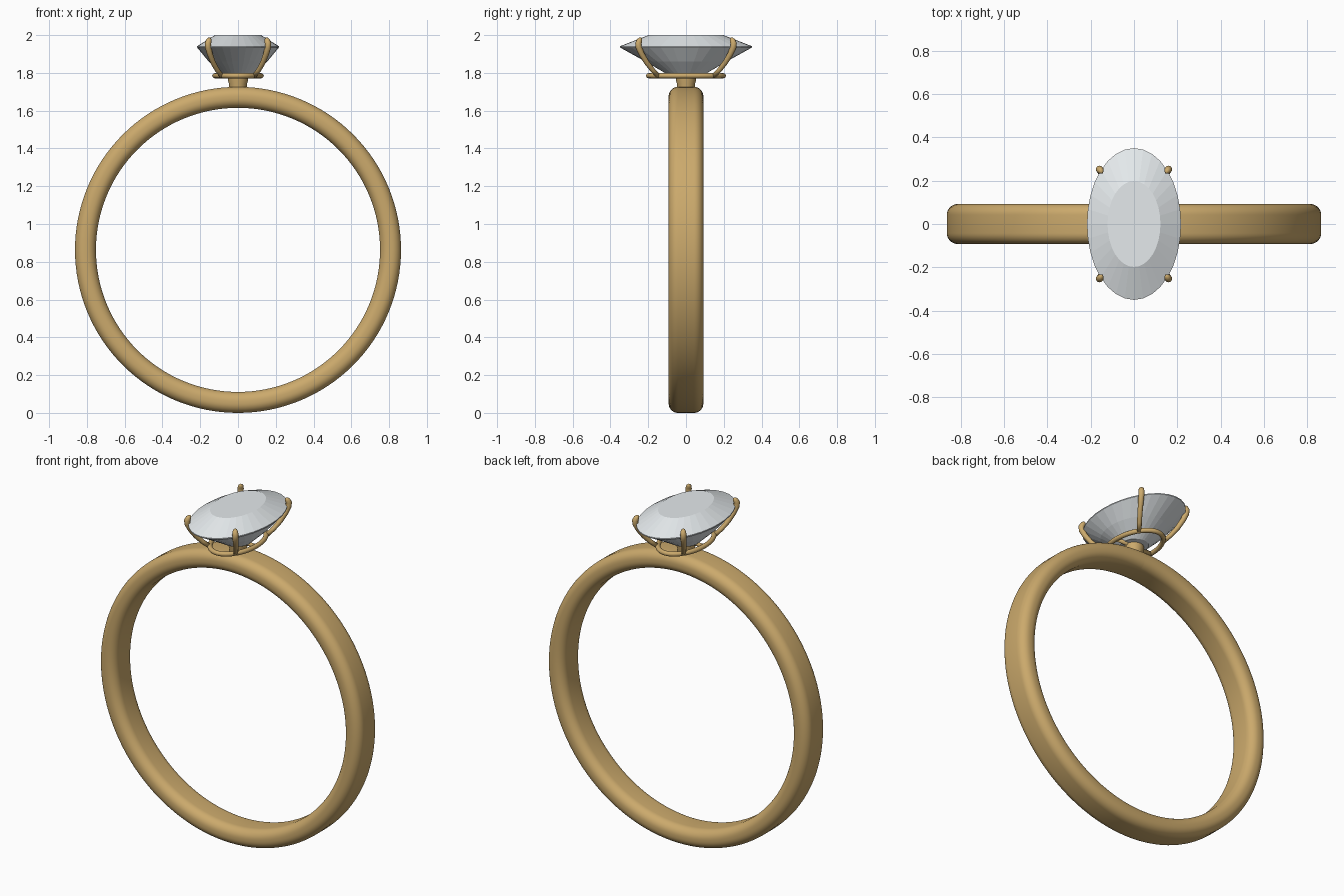
import bpy
from math import cos, sin, pi, radians
from mathutils import Vector

if "Cube" in bpy.data.objects:
    bpy.data.objects.remove(bpy.data.objects["Cube"])


def material(name, rgb):
    m = bpy.data.materials.new(name)
    m.diffuse_color = (*rgb, 1)
    m.use_nodes = True
    m.node_tree.nodes["Principled BSDF"].inputs["Base Color"].default_value = m.diffuse_color
    return m


GOLD = material("gold", (0.60, 0.40, 0.15))
CRYSTAL = material("crystal", (0.78, 0.82, 0.84))


def mesh_object(name, verts, faces, mat, smooth=True):
    me = bpy.data.meshes.new(name)
    me.from_pydata(verts, [], faces)
    me.update()
    me.materials.append(mat)
    ob = bpy.data.objects.new(name, me)
    bpy.context.collection.objects.link(ob)
    if smooth:
        for p in me.polygons:
            p.use_smooth = True
    return ob


def rings_object(name, rings, mat, cap=True, closed=False, smooth=True):
    """Skin a list of equal-length vertex rings."""
    n, k = len(rings[0]), len(rings)
    faces = []
    for i in range(k if closed else k - 1):
        a, b = i * n, ((i + 1) % k) * n
        faces += [(a + j, a + (j + 1) % n, b + (j + 1) % n, b + j) for j in range(n)]
    if cap and not closed:
        faces += [tuple(reversed(range(n))), tuple(range((k - 1) * n, k * n))]
    return mesh_object(name, [v for r in rings for v in r], faces, mat, smooth)


def ellipse(rx, ry, z, n=32):
    return [(rx * cos(2 * pi * j / n), ry * sin(2 * pi * j / n), z) for j in range(n)]


def tube(name, points, radii, n=12, closed=False):
    """Round tube along a path, one radius per point."""
    pts = [Vector(p) for p in points]
    rings = []
    for i, p in enumerate(pts):
        if closed:
            t = pts[(i + 1) % len(pts)] - pts[i - 1]
        else:
            t = pts[min(i + 1, len(pts) - 1)] - pts[max(i - 1, 0)]
        t.normalize()
        ref = Vector((0, 0, 1)) if abs(t.z) < 0.3 else Vector((points[0][1], -points[0][0], 0))
        if closed:
            ref = Vector((0, 0, 1))
        u = ref.cross(t).normalized()
        v = t.cross(u)
        rings.append([p + radii[i] * (u * cos(2 * pi * j / n) + v * sin(2 * pi * j / n))
                      for j in range(n)])
    return rings_object(name, rings, GOLD, closed=closed)


# Band: rounded cross-section swept round a circle, with a seam at the top
R_MID, HALF_T, HALF_W, CORNER = 0.8075, 0.0555, 0.092, 0.05
section = []
for q, (sr, sy) in enumerate(((1, 1), (-1, 1), (-1, -1), (1, -1))):
    for s in range(9):
        a = radians(90 * q + 90 * s / 8)
        section.append((sr * (HALF_T - CORNER) + CORNER * cos(a),
                        sy * (HALF_W - CORNER) + CORNER * sin(a)))
band_rings = []
for i in range(129):
    a = pi / 2 + 2 * pi * i / 128
    band_rings.append([((R_MID + r) * cos(a), y, 0.863 + (R_MID + r) * sin(a))
                       for r, y in section])
rings_object("band", band_rings, GOLD, cap=False)

# Post joining the band to the setting
post = rings_object("post", [ellipse(r, r, z) for r, z in
                             ((0.047, 1.69), (0.047, 1.74), (0.053, 1.76), (0.053, 1.78))], GOLD)

# Oval gallery rail under the stone, tied to the post by a short bar
tube("gallery_rail", ellipse(0.123, 0.198, 1.785, 64), [0.0135] * 64, closed=True)
tube("gallery_bar", [(-0.123, 0, 1.782), (0, 0.0, 1.782), (0.123, 0, 1.782)], [0.011] * 3)

# Four curved prongs with rounded tips
path = ((0.085, 0.145, 1.782), (0.110, 0.177, 1.815), (0.132, 0.208, 1.855),
        (0.149, 0.235, 1.900), (0.158, 0.250, 1.935), (0.159, 0.252, 1.957),
        (0.154, 0.246, 1.972), (0.150, 0.240, 1.980), (0.147, 0.236, 1.984))
radii = (0.013, 0.013, 0.014, 0.015, 0.0165, 0.017, 0.015, 0.010, 0.003)
for sy, fb in ((-1, "front"), (1, "back")):
    for sx, lr in ((-1, "left"), (1, "right")):
        tube(f"prong_{fb}_{lr}", [(sx * x, sy * y, z) for x, y, z in path], radii)

# Faceted oval stone: pavilion, girdle, crown, table
rings_object("oval_stone", [ellipse(rx, ry, z) for rx, ry, z in
                            ((0.075, 0.085, 1.784), (0.155, 0.215, 1.860),
                             (0.217, 0.350, 1.935), (0.217, 0.350, 1.941),
                             (0.122, 0.198, 2.0))], CRYSTAL, smooth=False)

# Keep the post rim crisp
bpy.ops.object.select_all(action='DESELECT')
bpy.context.view_layer.objects.active = post
post.select_set(True)
bpy.ops.object.shade_smooth_by_angle(angle=radians(40))
